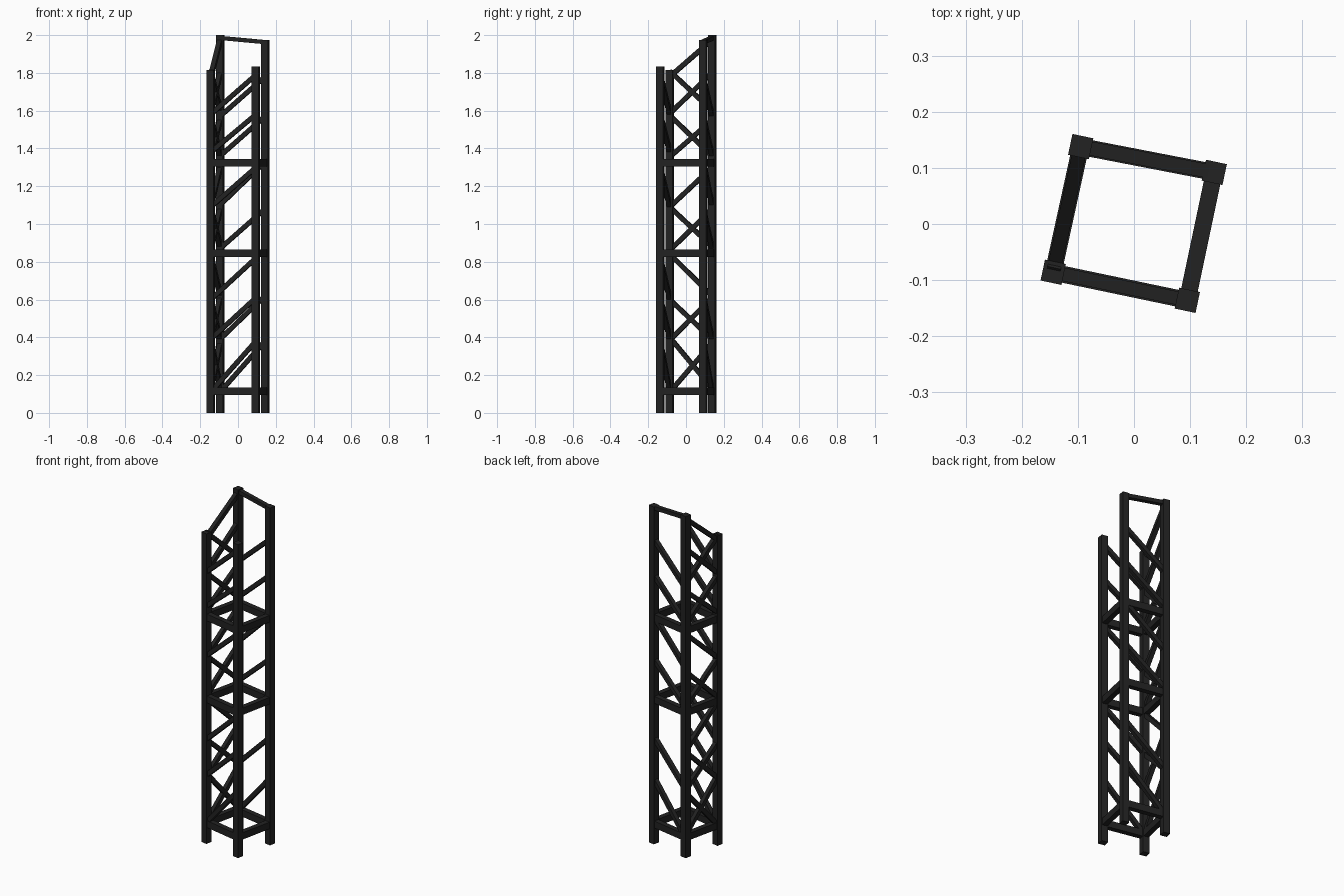
import bpy
from math import radians
from mathutils import Vector, Matrix

cube = bpy.data.objects.get("Cube")
if cube:
    bpy.data.objects.remove(cube, do_unlink=True)

# Dark painted steel
steel = bpy.data.materials.new("dark_steel")
steel.use_nodes = True
steel.diffuse_color = (0.016, 0.016, 0.016, 1)
steel.node_tree.nodes["Principled BSDF"].inputs["Base Color"].default_value = (0.016, 0.016, 0.016, 1)

TWIST = radians(-12)
POST = 0.038

# Corner posts: plan position and height
posts = {
    "back_right": (-0.095, 0.138, 2.0),
    "back_left": (0.143, 0.092, 1.975),
    "front_left": (0.095, -0.136, 1.835),
    "front_right": (-0.144, -0.086, 1.815),
}


def box(name, matrix, size):
    bpy.ops.mesh.primitive_cube_add(size=1)
    obj = bpy.context.object
    obj.name = name
    obj.data.transform(matrix @ Matrix.Diagonal((*size, 1)))
    obj.data.materials.append(steel)
    return obj


def bar(name, start, z0, end, z1, thick, tall):
    """Rectangular bar between two posts, upright in its own wall."""
    a = Vector((*posts[start][:2], z0))
    b = Vector((*posts[end][:2], z1))
    along = (b - a).normalized()
    side = Vector((0, 0, 1)).cross(along).normalized()
    up = along.cross(side)
    turn = Matrix((along, side, up)).transposed().to_4x4()
    box(name, Matrix.Translation((a + b) / 2) @ turn, ((b - a).length, thick, tall))


# Posts
for name, (x, y, h) in posts.items():
    place = Matrix.Translation((x, y, h / 2)) @ Matrix.Rotation(TWIST, 4, "Z")
    box(name + "_post", place, (POST, POST, h))

# Level rails on all four walls
corners = list(posts)
for z in (0.115, 0.845, 1.325):
    for i, start in enumerate(corners):
        bar("level_rail", start, z, corners[(i + 1) % 4], z, 0.03, 0.04)

# Top edge bars
bar("top_back_rail", "back_right", 1.985, "back_left", 1.963, 0.025, 0.022)
bar("top_side_brace", "front_right", 1.78, "back_right", 1.975, 0.025, 0.025)

# Diagonal braces of each wall: height at the first and second post
walls = [
    ("front_brace", "front_right", "front_left",
     [(0.11, 0.38), (0.39, 0.61), (0.6, 0.82), (1.09, 1.3), (1.38, 1.58), (1.58, 1.79)]),
    ("back_brace", "back_right", "back_left",
     [(0.11, 0.38), (0.39, 0.62), (0.87, 1.08), (1.1, 1.33), (1.36, 1.57), (1.57, 1.78)]),
    ("side_rising_brace", "front_right", "back_right",
     [(0.11, 0.37), (0.385, 0.61), (0.86, 1.08), (1.09, 1.3), (1.355, 1.55), (1.585, 1.8)]),
    ("side_falling_brace", "front_right", "back_right",
     [(0.4, 0.13), (0.6, 0.39), (0.84, 0.62), (1.09, 0.88), (1.575, 1.36), (1.81, 1.6)]),
]
for name, start, end, heights in walls:
    for z0, z1 in heights:
        bar(name, start, z0, end, z1, 0.024, 0.024)
